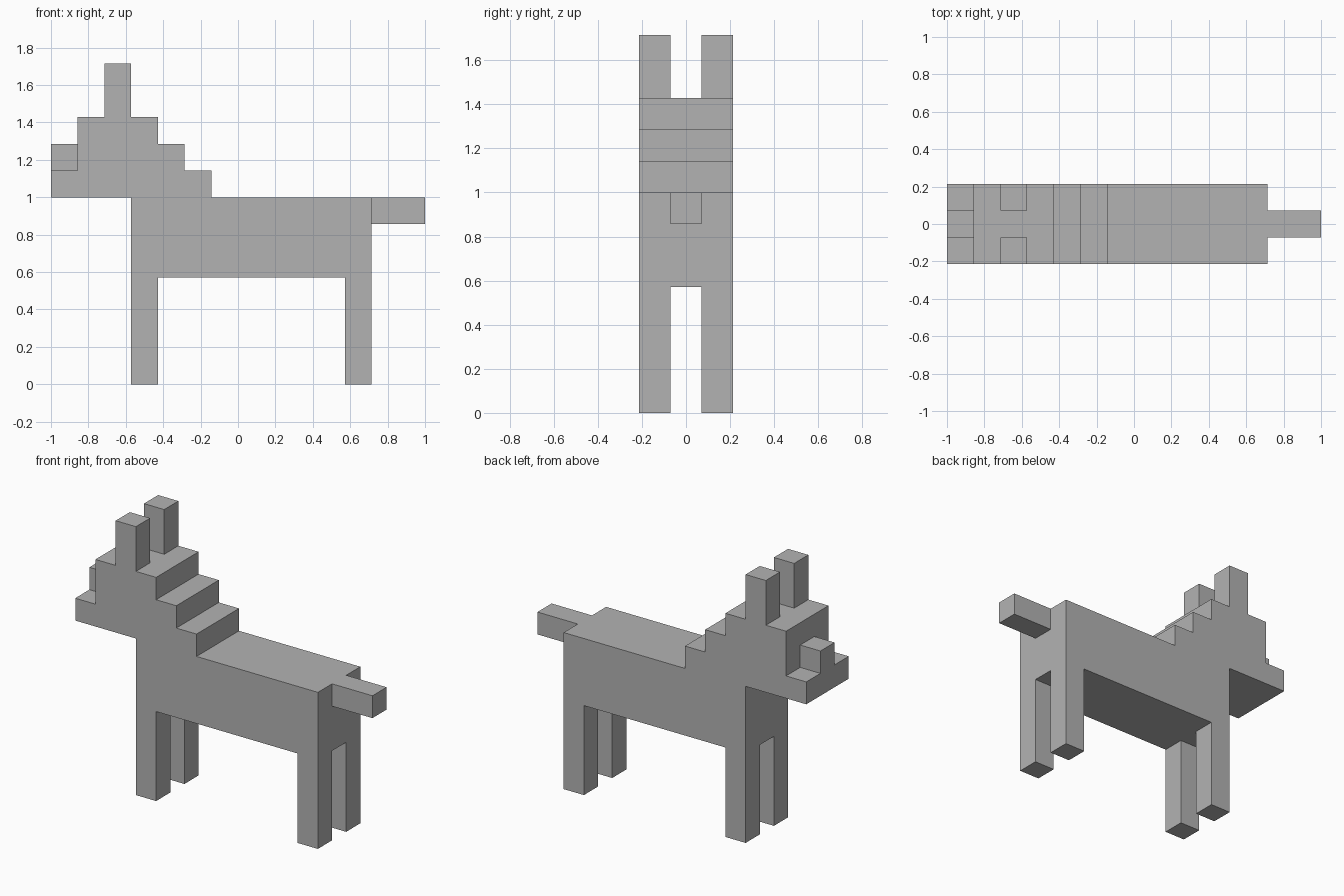
import bpy
import bmesh
from mathutils import Vector

default_cube = bpy.data.objects.get("Cube")
if default_cube:
    bpy.data.objects.remove(default_cube, do_unlink=True)

U = 1 / 7           # one block of the grid
HALF_WIDTH = 1.5    # half the body width, in blocks

# Single grey material
grey = bpy.data.materials.new("plain_grey")
grey.use_nodes = True
color = (0.45, 0.45, 0.45, 1)
grey.diffuse_color = color
grey.node_tree.nodes["Principled BSDF"].inputs["Base Color"].default_value = color


def finish(name, bm):
    """Scale from blocks to units and link the part."""
    bmesh.ops.scale(bm, vec=(U, U, U), verts=bm.verts)
    bmesh.ops.recalc_face_normals(bm, faces=bm.faces)
    mesh = bpy.data.meshes.new(name)
    bm.to_mesh(mesh)
    bm.free()
    mesh.materials.append(grey)
    obj = bpy.data.objects.new(name, mesh)
    bpy.context.collection.objects.link(obj)
    return obj


def block(name, low, high, joints):
    """Box between two corners, left open where it joins another part."""
    low, high = Vector(low), Vector(high)
    bm = bmesh.new()
    bmesh.ops.create_cube(bm, size=1)
    bmesh.ops.scale(bm, vec=high - low, verts=bm.verts)
    bmesh.ops.translate(bm, vec=(low + high) / 2, verts=bm.verts)
    bm.normal_update()
    hidden = [f for f in bm.faces
              if any(f.normal.dot(Vector(j)) > 0.9 for j in joints)]
    bmesh.ops.delete(bm, geom=hidden, context='FACES')
    return finish(name, bm)


# Body, stepped mane and head as one extruded side profile
profile = [(-4, 4), (5, 4), (5, 7), (-1, 7), (-1, 8), (-2, 8), (-2, 9),
           (-3, 9), (-3, 10), (-6, 10), (-6, 8), (-7, 8), (-7, 7), (-4, 7)]
bm = bmesh.new()
side = bm.faces.new([bm.verts.new((x, -HALF_WIDTH, z)) for x, z in profile])
extruded = bmesh.ops.extrude_face_region(bm, geom=[side], use_keep_orig=True)
moved = [v for v in extruded["geom"] if isinstance(v, bmesh.types.BMVert)]
bmesh.ops.translate(bm, vec=(0, 2 * HALF_WIDTH, 0), verts=moved)
finish("body_and_head", bm)

# Paired legs and ears
UP, DOWN, FRONT, BACK = (0, 0, 1), (0, 0, -1), (-1, 0, 0), (1, 0, 0)
for label, y in (("right", -HALF_WIDTH), ("left", HALF_WIDTH - 1)):
    block(f"front_leg_{label}", (-4, y, 0), (-3, y + 1, 4), [UP])
    block(f"hind_leg_{label}", (4, y, 0), (5, y + 1, 4), [UP])
    block(f"ear_{label}", (-5, y, 10), (-4, y + 1, 12), [DOWN])

# Nose on the muzzle, and tail
block("nose", (-7, -0.5, 8), (-6, 0.5, 9), [DOWN, BACK])
block("tail", (5, -0.5, 6), (7, 0.5, 7), [FRONT])
